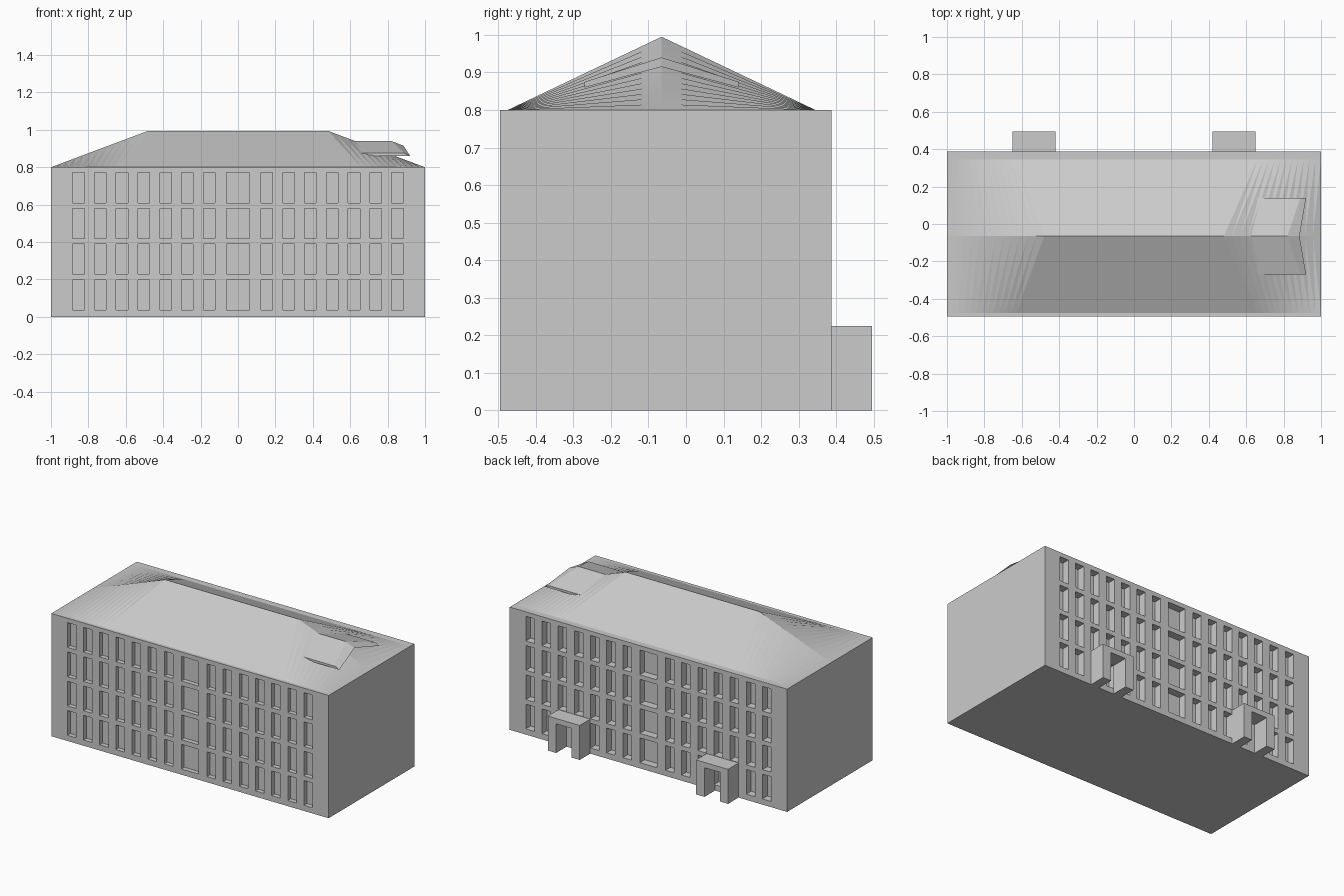
import bpy, bmesh
from mathutils import Vector

if "Cube" in bpy.data.objects:
    bpy.data.objects.remove(bpy.data.objects["Cube"])

Y0, Y1, H = -0.495, 0.387, 0.80        # wall planes and wall height
RIDGE_Y, RIDGE_Z = -0.065, 0.995


def finish(bm, name):
    bmesh.ops.remove_doubles(bm, verts=bm.verts, dist=1e-5)
    bmesh.ops.recalc_face_normals(bm, faces=bm.faces)
    me = bpy.data.meshes.new(name)
    bm.to_mesh(me)
    bm.free()
    ob = bpy.data.objects.new(name, me)
    bpy.context.collection.objects.link(ob)
    return ob


def face(bm, pts):
    return bm.faces.new([bm.verts.new(p) for p in pts])


# Window grid: seven narrow columns each side of a wide central one, four storeys
half = [0.154 + 0.1165 * k for k in range(7)]
columns = [(-c - 0.031, -c + 0.031) for c in reversed(half)]
columns += [(-0.062, 0.062)] + [(c - 0.031, c + 0.031) for c in half]
xs = [-1.0] + [x for c in columns for x in c] + [1.0]
zs = [0.0]
for k in range(4):
    zs += [0.037 + 0.191 * k, 0.198 + 0.191 * k]
zs.append(H)


def facade(bm, y, inward):
    """Wall of grid cells with the window cells pushed inward."""
    for i in range(len(xs) - 1):
        for j in range(len(zs) - 1):
            x0, x1, z0, z1 = xs[i], xs[i + 1], zs[j], zs[j + 1]
            rim = [(x0, y, z0), (x1, y, z0), (x1, y, z1), (x0, y, z1)]
            if i % 2 and j % 2:
                deep = [(x, yy + inward, z) for x, yy, z in rim]
                face(bm, deep)
                for k in range(4):
                    n = (k + 1) % 4
                    face(bm, [rim[k], rim[n], deep[n], deep[k]])
            else:
                face(bm, rim)


# Main block
bm = bmesh.new()
facade(bm, Y0, 0.03)
facade(bm, Y1, -0.05)
for x in (-1, 1):
    face(bm, [(x, Y0, z) for z in zs] + [(x, Y1, z) for z in reversed(zs)])
for z in (0, H):
    face(bm, [(x, Y0, z) for x in xs] + [(x, Y1, z) for x in reversed(xs)])
finish(bm, "building_walls")

# Roof: level ridge that slopes down at both ends, ruled to straight eaves
bm = bmesh.new()
N = 12
side = [(0.48 + 0.52 * k / N, 0.63 + 0.37 * k / N, RIDGE_Z + (H - RIDGE_Z) * k / N)
        for k in range(N + 1)]
stations = [(-r, -e, z) for r, e, z in reversed(side)] + side
for eave in (-0.475, 0.345):
    for (r0, e0, z0), (r1, e1, z1) in zip(stations, stations[1:]):
        a, b = (r0, RIDGE_Y, z0), (r1, RIDGE_Y, z1)
        c, d = (e1, eave, H), (e0, eave, H)
        face(bm, [a, b, c])
        face(bm, [a, c, d])
finish(bm, "main_roof")

# Dormer canopy: thin gabled slab with a raked front edge
bm = bmesh.new()


def chevron(xc, zc, xs_, zs_, w=0.205):
    return [(xs_, RIDGE_Y - w, zs_), (xc, RIDGE_Y, zc), (xs_, RIDGE_Y + w, zs_)]


top_f = chevron(0.82, 0.94, 0.89, 0.875)
bot_f = chevron(0.885, 0.915, 0.92, 0.86)
top_b = chevron(0.53, 0.94, 0.55, 0.875)
bot_b = chevron(0.53, 0.915, 0.55, 0.86)
for k in (0, 1):
    for p, q in ((top_f, top_b), (bot_f, bot_b), (top_f, bot_f), (top_b, bot_b)):
        face(bm, [p[k], p[k + 1], q[k + 1], q[k]])
for k in (0, 2):
    face(bm, [top_f[k], top_b[k], bot_b[k], bot_f[k]])
finish(bm, "dormer_roof")

# Rear entrance porches: an arch-shaped profile pulled out from the back wall
for name, cx in (("left_porch", -0.535), ("right_porch", 0.535)):
    bm = bmesh.new()
    w, o, top, lintel = 0.115, 0.055, 0.225, 0.19
    outline = [(-w, 0), (-w, top), (w, top), (w, 0), (o, 0), (o, lintel), (-o, lintel), (-o, 0)]
    f = face(bm, [(cx + x, Y1, z) for x, z in outline])
    ext = bmesh.ops.extrude_face_region(bm, geom=[f], use_keep_orig=True)
    moved = [g for g in ext["geom"] if isinstance(g, bmesh.types.BMVert)]
    bmesh.ops.translate(bm, verts=moved, vec=Vector((0, 0.495 - Y1, 0)))
    finish(bm, name)
